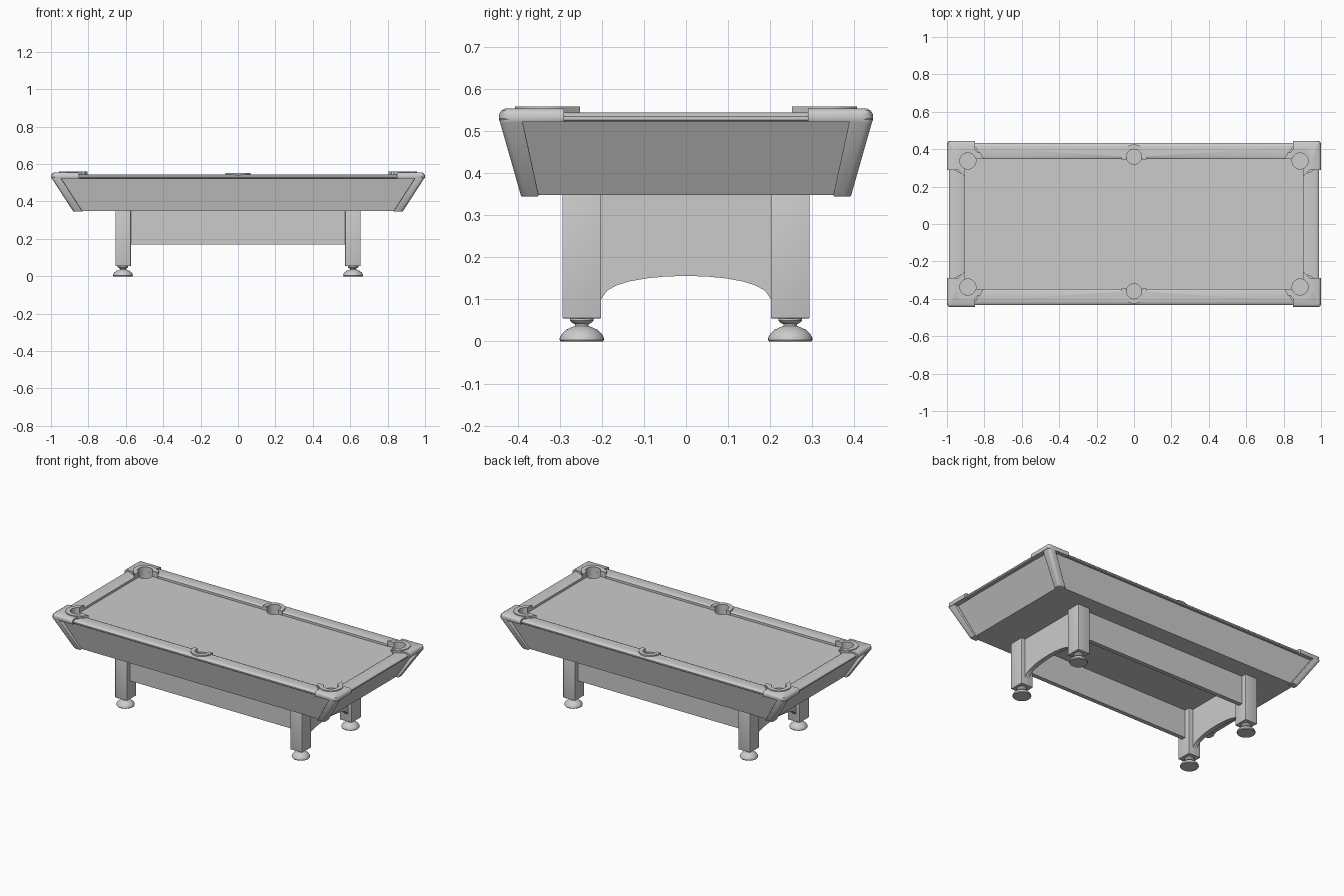
import bpy, bmesh
from math import sin, cos, radians, pi

if "Cube" in bpy.data.objects:
    bpy.data.objects.remove(bpy.data.objects["Cube"])


def apply_all(ob):
    bpy.ops.object.select_all(action='DESELECT')
    bpy.context.view_layer.objects.active = ob
    ob.select_set(True)
    for m in list(ob.modifiers):
        bpy.ops.object.modifier_apply(modifier=m.name)


def loft(name, rings, mirror="", bevel=0, cutters=(), smooth=True):
    """Skin a list of closed rings, cap both ends, then mirror / bevel / cut."""
    bm = bmesh.new()
    vr = [[bm.verts.new(p) for p in r] for r in rings]
    n = len(rings[0])
    for a, b in zip(vr, vr[1:]):
        for i in range(n):
            j = (i + 1) % n
            bm.faces.new((a[i], a[j], b[j], b[i]))
    bm.faces.new(vr[0])
    bm.faces.new(vr[-1])
    bmesh.ops.recalc_face_normals(bm, faces=bm.faces)
    me = bpy.data.meshes.new(name)
    bm.to_mesh(me)
    bm.free()
    ob = bpy.data.objects.new(name, me)
    bpy.context.collection.objects.link(ob)
    if bevel:
        m = ob.modifiers.new("Bevel", 'BEVEL')
        m.width, m.segments, m.limit_method = bevel, 3, 'ANGLE'
    if mirror:
        m = ob.modifiers.new("Mirror", 'MIRROR')
        m.use_axis = ['x' in mirror, 'y' in mirror, False]
        m.use_mirror_merge = False
    for c in cutters:
        m = ob.modifiers.new("Cut", 'BOOLEAN')
        m.object, m.operation, m.solver = c, 'DIFFERENCE', 'EXACT'
    apply_all(ob)
    if smooth:
        bpy.ops.object.shade_smooth_by_angle(angle=radians(35))
    return ob


def rect(x0, x1, y0, y1, z):
    return [(x0, y0, z), (x1, y0, z), (x1, y1, z), (x0, y1, z)]


def box(name, x0, x1, y0, y1, z0, z1, mirror="", bevel=0):
    return loft(name, [rect(x0, x1, y0, y1, z) for z in (z0, z1)], mirror, bevel)


def arc(cx, cy, r, a0, a1, n):
    return [(cx + r * cos(radians(a0 + (a1 - a0) * i / n)),
             cy + r * sin(radians(a0 + (a1 - a0) * i / n))) for i in range(n + 1)]


def plan(pts, z, inset=0):
    """Lift a plan outline to z, pulling in only the table's outer edge."""
    return [(min(x, 1 - inset), min(y, .445 - inset), z) for x, y in pts]


def turned(cx, cy, profile, n=32):
    return [[(x, y, z) for x, y in arc(cx, cy, r, 0, 360 - 360 / n, n - 1)] for r, z in profile]


PX, PY, SY = .888, .337, .36      # pocket centres
R = .043

# Pocket hole cutters
corner_cut = loft("corner_pocket_cutter", turned(PX, PY, [(R, .472), (R, .6)]), "xy")
side_cut = loft("side_pocket_cutter", turned(0, SY, [(.04, .472), (.04, .6)]), "y")
for c in (corner_cut, side_cut):
    c.hide_render = True

# Tapered cabinet with the playing bed as its top
loft("cabinet", [rect(-.865, .865, -.378, .378, .348),
                 rect(-.967, .967, -.418, .418, .525)], cutters=(corner_cut, side_cut))

# Rails with rounded outer edge and mitred ends
prof = [(0, .524), (0, .539), (.012, .545), (.065, .545), (.078, .542),
        (.085, .535), (.085, .527), (.08, .523)]
loft("long_rails", [[(s * (.805 + min(d, .04) * 1.1), .347 + d * 1.02, z) for d, z in prof]
                    for s in (-1, 1)], "y", cutters=(side_cut,))
loft("end_rails", [[(.905 + d, s * (.255 + min(d, .035) * 1.1), z) for d, z in prof]
                   for s in (-1, 1)], "x")

# Corner casting tops
cap = [(.85, .445), (.975, .445), (.988, .441), (.996, .433), (1, .42), (1, .29), (.925, .29)]
cap += arc(PX, PY, R + .003, -60, 155, 24) + [(.85, .385)]
loft("corner_caps", [plan(cap, .522, .003), plan(cap, .527), plan(cap, .54),
                     plan(cap, .549, .005), plan(cap, .554, .014)], "xy")

# Corner casting legs running down the cabinet edges
def strip(X, Y, xa, ya, z, c=.016, t=.036):
    return [(x, y, z) for x, y in
            [(xa, Y)] + [(X - c + c * sin(a * pi / 8), Y - c + c * cos(a * pi / 8)) for a in range(5)]
            + [(X, ya), (X - t, ya), (X - t, Y - t), (xa, Y - t)]]


loft("corner_trims", [strip(.88, .392, .83, .35, .345), strip(1, .445, .95, .39, .53)],
     "xy", bevel=.005)

# Raised pocket collars at the corners
collar = [(.905, .252), (.925, .275)] + arc(PX, PY, .07, -50, 140, 24)
collar += [(.822, .382), (.805, .35)] + arc(PX, PY, R, 160, -68, 28)
loft("corner_pocket_collars", [plan(collar, .522), plan(collar, .559)], "xy")

# Raised pocket collars at the sides
side = [(.068, .345)] + arc(0, SY, .065, 0, 180, 20) + [(-.068, .345), (-.042, .345)]
side += arc(0, SY, .04, 180, 0, 20) + [(.042, .345)]
loft("side_pocket_collars", [plan(side, .522), plan(side, .552)], "y")

# Legs and turned feet
box("legs", .573, .656, .202, .294, .055, .35, "xy", bevel=.002)
foot = [(.05, 0), (.053, .004), (.052, .01), (.047, .019), (.037, .028), (.024, .034),
        (.016, .037), (.016, .041), (.024, .045), (.028, .05), (.028, .056)]
loft("feet", turned(.615, .248, foot), "xy")

# Long stretcher boards between the legs
box("long_stretchers", -.575, .575, .235, .262, .17, .35, "y")

# Arched end boards
arch = [(-.205, .35), (-.205, .095)]
arch += [(.2 * sin(a), .095 + .061 * (cos(a) ** .8))
         for a in [radians(-84 + 168 * i / 12) for i in range(13)]]
arch += [(.205, .095), (.205, .35)]
loft("arched_end_boards", [[(x, y, z) for y, z in arch] for x in (.602, .63)], "x")

# Remove used cutters
for c in (corner_cut, side_cut):
    bpy.data.objects.remove(c)
